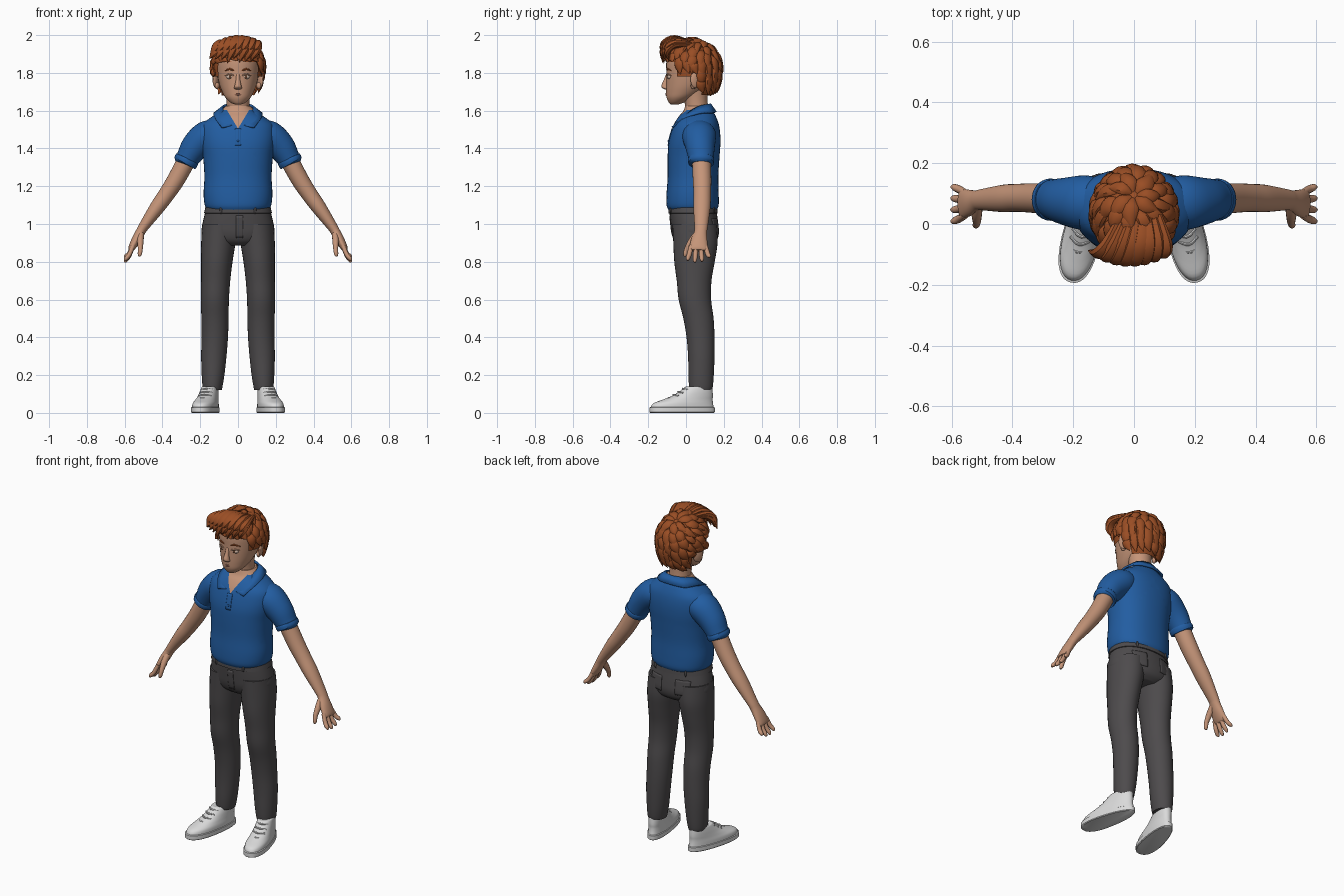
import bpy, bmesh, math, random
from mathutils import Vector, Matrix

if "Cube" in bpy.data.objects:
    bpy.data.objects.remove(bpy.data.objects["Cube"], do_unlink=True)
random.seed(4)
made = []


def material(name, r, g, b):
    m = bpy.data.materials.new(name)
    m.use_nodes = True
    m.diffuse_color = (r, g, b, 1)
    bsdf = next(n for n in m.node_tree.nodes if n.type == "BSDF_PRINCIPLED")
    bsdf.inputs["Base Color"].default_value = (r, g, b, 1)
    return m


skin = material("skin", .56, .3, .19)
hair = material("auburn hair", .32, .075, .018)
blue = material("shirt blue", .016, .11, .36)
grey = material("trouser grey", .075, .07, .073)
white = material("shoe white", .7, .7, .7)
eye_tone = material("eye white", .6, .45, .36)
brown = material("iris brown", .12, .05, .025)
lip_tone = material("lip", .42, .18, .12)


def finish(name, bm, mats, mirror=False):
    bmesh.ops.recalc_face_normals(bm, faces=bm.faces)
    me = bpy.data.meshes.new(name)
    bm.to_mesh(me)
    bm.free()
    ob = bpy.data.objects.new(name, me)
    bpy.context.collection.objects.link(ob)
    for m in mats:
        me.materials.append(m)
    if mirror:
        ob.modifiers.new("mirror", "MIRROR")
    made.append(ob)
    return ob


def spline(rows, steps):
    """Catmull-Rom through rows of numbers."""
    out = []
    for i in range(len(rows) - 1):
        quad = [rows[max(i - 1, 0)], rows[i], rows[i + 1], rows[min(i + 2, len(rows) - 1)]]
        for s in range(steps):
            t = s / steps
            out.append([.5 * (2 * b + (c - a) * t + (2 * a - 5 * b + 4 * c - d) * t * t
                              + (3 * b - a - 3 * c + d) * t ** 3) for a, b, c, d in zip(*quad)])
    return out + [list(rows[-1])]


def add_loft(bm, rings, n=24, power=2, flat=False, ref=(0, 1, 0), steps=4):
    """Skin rings of (x, y, z, width, depth); flat keeps every ring level."""
    rows, ref = spline(rings, steps), Vector(ref)
    pts = [Vector(r[:3]) for r in rows]
    loops = []
    for i, r in enumerate(rows):
        t = Vector((0, 0, 1)) if flat else (pts[min(i + 1, len(pts) - 1)] - pts[max(i - 1, 0)]).normalized()
        u = ref.cross(t).normalized()
        v = t.cross(u)
        loop = []
        for k in range(n):
            c, s = math.cos(math.tau * k / n), math.sin(math.tau * k / n)
            c, s = (math.copysign(abs(q) ** (2 / power), q) for q in (c, s))
            loop.append(bm.verts.new(pts[i] + u * c * r[3] + v * s * r[4]))
        loops.append(loop)
    for a, b in zip(loops, loops[1:]):
        for k in range(n):
            bm.faces.new((a[k], a[k - 1], b[k - 1], b[k]))
    bm.faces.new(loops[0])
    bm.faces.new(loops[-1])


def loft(name, rings, mat, mirror=False, **kw):
    bm = bmesh.new()
    add_loft(bm, rings, **kw)
    return finish(name, bm, [mat], mirror)


def stack(rows):
    """Centred rings from (z, y, width, depth)."""
    return [(0, y, z, w, d) for z, y, w, d in rows]


def ball(name, mat, at, size, turn=0, mirror=True):
    bm = bmesh.new()
    m = Matrix.Translation(at) @ Matrix.Rotation(turn, 4, "Z") @ Matrix.Diagonal((*size, 1))
    bmesh.ops.create_uvsphere(bm, u_segments=20, v_segments=12, radius=1, matrix=m)
    return finish(name, bm, [mat], mirror)


def patch(name, mat, target, x, z, w, h, back=False, mirror=False):
    """Thin plate laid on the front or back of a target."""
    bm = bmesh.new()
    m = Matrix.Translation((x, .5 if back else -.5, z)) @ Matrix.Rotation(math.pi / 2, 4, "X")
    bmesh.ops.create_grid(bm, x_segments=8, y_segments=8, size=1, matrix=m @ Matrix.Diagonal((w, h, 1, 1)))
    ob = finish(name, bm, [mat])
    sw = ob.modifiers.new("wrap", "SHRINKWRAP")
    sw.target, sw.wrap_method, sw.offset = target, "PROJECT", .003
    sw.use_project_y, sw.use_positive_direction, sw.use_negative_direction = True, not back, back
    ob.modifiers.new("thick", "SOLIDIFY").thickness = .006
    if mirror:
        ob.modifiers.new("mirror", "MIRROR")


# Shirt body, with the open neck cut in as skin
bm = bmesh.new()
add_loft(bm, stack([(1.075, .035, .162, .128), (1.1, .035, .176, .138), (1.16, .035, .182, .138),
                    (1.25, .037, .178, .134), (1.35, .04, .184, .137), (1.42, .044, .195, .138),
                    (1.48, .05, .198, .131), (1.53, .055, .185, .118), (1.57, .06, .135, .098),
                    (1.595, .064, .095, .08), (1.625, .06, .066, .064)]), n=48, power=2.25, flat=True)
for side in (1, -1):
    bmesh.ops.bisect_plane(bm, geom=bm.verts[:] + bm.edges[:] + bm.faces[:],
                           plane_co=(0, 0, 1.505), plane_no=(side, 0, -.6))
for f in bm.faces:
    c = f.calc_center_median()
    f.material_index = int(c.z > 1.605 or (c.y < .05 and abs(c.x) < (c.z - 1.505) * .6))
shirt = finish("shirt_body", bm, [blue, skin])
patch("shirt_placket", blue, shirt, 0, 1.46, .016, .045)
for z in (1.44, 1.48):
    ball("shirt_button", blue, (0, -.092 + (z - 1.44) * .4, z), (.006, .005, .006), mirror=False)

# Sleeves with a hem band
loft("sleeves", [(.09, .07, 1.485, .06, .075), (.16, .07, 1.467, .082, .09), (.225, .075, 1.41, .076, .078),
                 (.265, .08, 1.35, .062, .067), (.28, .08, 1.325, .06, .064)], blue, True, n=32)
loft("sleeve_hems", [(.267, .08, 1.348, .06, .064), (.27, .08, 1.342, .065, .069),
                     (.282, .08, 1.322, .063, .067), (.284, .08, 1.318, .05, .05)], blue, True, n=32, steps=2)

# Folded collar
top = [(0, .133, 1.637), (.06, .113, 1.635), (.083, .06, 1.622), (.064, 0, 1.585), (.012, -.062, 1.525)]
low = [(0, .162, 1.595), (.088, .142, 1.592), (.128, .07, 1.59), (.122, -.015, 1.562), (.085, -.076, 1.515)]
bm = bmesh.new()
rows = [[bm.verts.new(p) for p in spline(edge, 4)] for edge in (top, low)]
for i in range(len(rows[0]) - 1):
    bm.faces.new((rows[0][i], rows[0][i + 1], rows[1][i + 1], rows[1][i]))
collar = finish("collar", bm, [blue], True)
collar.modifiers.new("thick", "SOLIDIFY").thickness = .01

# Arms, palms, fingers and thumbs
loft("arms", [(.25, .08, 1.38, .05, .05), (.325, .085, 1.24, .047, .049), (.38, .086, 1.155, .043, .046),
              (.43, .084, 1.085, .039, .045), (.5, .08, .985, .027, .035), (.518, .077, .955, .025, .034),
              (.54, .07, .915, .024, .043), (.563, .066, .873, .018, .048), (.57, .065, .86, .011, .042)],
     skin, True)
for i, name in enumerate(("index", "middle", "ring", "little")):
    y, out = .028 + i * .025, (i - 1.5) * .012
    drop = (.065, .075, .07, .05)[i]
    loft(name + "_fingers", [(.556, y, .885, .012, .012), (.575, y + out * .6, .865 - drop * .4, .012, .013),
                             (.592, y + out, .87 - drop * .8, .011, .011), (.6, y + out, .872 - drop, .005, .005)],
         skin, True, n=10, steps=3)
loft("thumbs", [(.515, .06, .945, .018, .02), (.517, .03, .91, .017, .018), (.517, .005, .87, .013, .013),
                (.52, -.004, .84, .011, .011), (.522, -.006, .828, .005, .005)], skin, True, n=12)

# Trousers
hips = loft("trouser_hips", stack([(1.1, .035, .162, .124), (1.06, .038, .174, .125), (1, .045, .188, .126),
                                   (.95, .05, .192, .124), (.91, .052, .165, .11), (.885, .052, .09, .08)]),
            grey, n=40, power=2.2, flat=True)
loft("trouser_legs", [(.095, .045, 1, .094, .117), (.104, .05, .9, .091, .117), (.112, .045, .8, .083, .107),
                      (.118, .043, .7, .077, .092), (.122, .047, .6, .074, .086), (.122, .066, .5, .072, .08),
                      (.123, .077, .4, .07, .074), (.128, .081, .3, .067, .07), (.132, .08, .2, .06, .067),
                      (.135, .079, .14, .053, .063), (.135, .079, .12, .049, .058)],
     grey, True, n=32, flat=True)
loft("waistband", stack([(1.055, .037, .172, .124), (1.058, .037, .18, .131), (1.088, .036, .173, .129),
                         (1.09, .036, .165, .12)]), grey, n=40, power=2.2, flat=True, steps=1)
patch("fly", grey, hips, .008, .985, .018, .06)
patch("back_pockets", grey, hips, .088, .985, .042, .045, back=True, mirror=True)
for x, y, turn in ((.09, -.079, -.3), (.1, .147, .3)):
    ball("belt_loops", grey, (x, y, 1.075), (.007, .006, .022), turn)

# Shoes: sole, upper and laces, turned outward
place = Matrix.Translation((.168, -.02, 0)) @ Matrix.Rotation(math.radians(13), 4, "Z")


def shoe_part(name, rings, **kw):
    ob = loft(name, rings, white, True, **kw)
    for v in ob.data.vertices:
        v.co.x *= 1 - .9 * v.co.y
    ob.data.transform(place)


shoe_part("soles", stack([(0, 0, .058, .172), (.004, 0, .062, .177), (.028, 0, .062, .177), (.031, 0, .057, .17)]),
          n=40, power=2.3, flat=True, steps=1)
shoe_part("shoe_uppers", stack([(.025, 0, .059, .172), (.05, .005, .058, .162), (.07, .03, .054, .135),
                                (.09, .056, .051, .11), (.115, .076, .048, .088), (.137, .088, .043, .072),
                                (.138, .088, .034, .06)]), n=40, power=2.2, flat=True)
for i in range(4):
    y, z = -.075 + i * .026, .079 + i * .0165
    shoe_part("laces", [(-.034, y + .024, z - .006, .005, .005), (0, y, z, .005, .005),
                        (.034, y + .02, z - .006, .005, .005)], n=8)

# Head and neck
loft("neck", stack([(1.54, .062, .06, .06), (1.6, .058, .061, .06), (1.66, .052, .062, .062),
                    (1.73, .045, .07, .07)]), skin, flat=True)
head = loft("head", stack([(1.633, -.06, .016, .02), (1.642, -.052, .038, .038), (1.668, -.032, .066, .07),
                           (1.7, -.008, .084, .097), (1.74, .012, .099, .117), (1.8, .025, .111, .129),
                           (1.86, .03, .114, .134), (1.91, .03, .1, .12), (1.945, .03, .066, .08),
                           (1.957, .03, .02, .03)]), skin, n=36, flat=True)
loft("nose", stack([(1.795, -.093, .01, .012), (1.76, -.106, .012, .013), (1.732, -.112, .018, .019),
                    (1.72, -.109, .021, .016), (1.712, -.1, .013, .01)]), skin, n=16, flat=True)
ball("ears", skin, (.117, .052, 1.765), (.013, .031, .046), .45)
ball("ear_lobes", skin, (.11, .04, 1.732), (.011, .016, .018), .45)
ball("eyes", eye_tone, (.043, -.087, 1.779), (.02, .012, .012), .25)
ball("irises", brown, (.042, -.0945, 1.779), (.0085, .0055, .0095), .25)
for name, z, rise, mat, thick in (("upper_eyelids", 1.787, .006, skin, .0045), ("eyebrows", 1.813, .007, hair, .0055)):
    loft(name, [(.018, -.1, z - .003, .002, .002), (.043, -.098, z + rise, thick, thick),
                (.07, -.078, z - .002, .002, .002)], mat, True, n=8)
for name, z, thick in (("upper_lip", 1.691, .004), ("lower_lip", 1.684, .0055)):
    loft(name, [(-.028, -.092, z + .001, .001, .001), (0, -.104, z, thick, thick),
                (.028, -.092, z + .001, .001, .001)], lip_tone, n=8, ref=(0, 0, 1))


# Hair: scalp cap, layered locks from the crown, swept fringe
def hairline(y):
    return 1.855 if y < -.045 else 1.79 if y < .085 else 1.685


tilt = Matrix.Rotation(-.45, 3, "X")


def scalp(d, grow=1.0):
    d = d.normalized() * grow
    return Vector((d.x * .13, .035 + d.y * .142, 1.825 + d.z * (.145 if d.z > 0 else .2)))


def meridian(polar, turn, grow=1.0):
    return scalp(tilt @ Vector((math.sin(polar) * math.cos(turn), math.sin(polar) * math.sin(turn),
                                math.cos(polar))), grow)


bm = bmesh.new()
bmesh.ops.create_uvsphere(bm, u_segments=40, v_segments=28, radius=1)
for v in bm.verts:
    v.co = scalp(v.co)
bmesh.ops.delete(bm, geom=[f for f in bm.faces if f.calc_center_median().z < hairline(f.calc_center_median().y)],
                 context="FACES")
finish("hair_cap", bm, [hair])

bm = bmesh.new()
for row, count in enumerate((7, 12, 16, 19, 20, 20)):
    for k in range(count):
        turn = math.tau * (k + row % 2 * .5 + random.uniform(-.2, .2)) / count
        start, length = .08 + row * .32, random.uniform(.6, .75)
        while length > .2:
            tip = meridian(start + length, turn + .25, 1.06)
            if tip.z > hairline(tip.y):
                break
            length -= .06
        if length <= .2:
            continue
        wide = random.uniform(.021, .028)
        shape = ((0, .97, .3), (.3, 1.04, 1), (.65, 1.07, .9), (1, random.uniform(1.06, 1.15), .06))
        path = [(*meridian(start + length * s, turn + .25 * s * s, g), wide * w, .013 * w) for s, g, w in shape]
        add_loft(bm, path, n=8, ref=Vector(path[1][:3]) - Vector((0, .035, 1.825)), steps=3)
finish("hair_locks", bm, [hair])

bm = bmesh.new()
for layer in range(2):
    for i in range(8):
        s = (i - 3.5) / 3.5
        lift, droop = layer * .012, random.uniform(0, .03)
        path = [(s * .06 + .02, .03, 1.945 + lift, .012, .008),
                (s * .09 + .01, -.06, 1.972 + lift - .025 * s * s, .026, .017),
                (s * .105 - .012, -.122 + .025 * s * s, 1.928 + lift * 2 - .015 * abs(s), .025, .017),
                (s * .11 - .04, -.122 + .035 * s * s, 1.88 + lift * 2 - droop, .002, .002)]
        add_loft(bm, path, n=8, ref=(0, -.7, .7), steps=4)
finish("hair_fringe", bm, [hair])

# Smooth shading with crisp edges
bpy.ops.object.select_all(action="DESELECT")
for ob in made:
    ob.select_set(True)
bpy.context.view_layer.objects.active = made[0]
bpy.ops.object.shade_smooth_by_angle(angle=math.radians(40))
